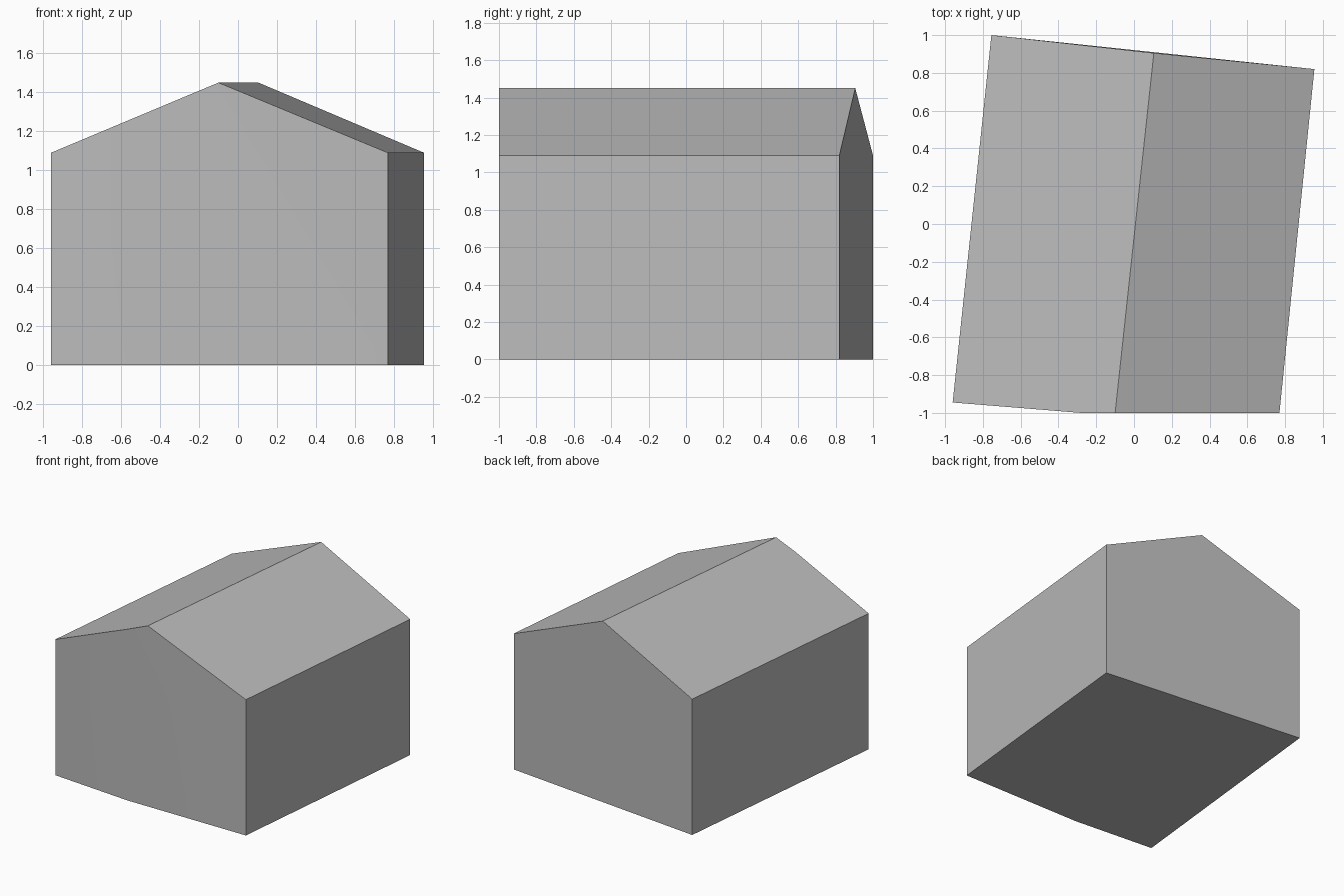
import bpy
import bmesh
from mathutils import Vector

old = bpy.data.objects.get("Cube")
if old:
    bpy.data.objects.remove(old, do_unlink=True)

EAVE, RIDGE = 1.09, 1.45

grey = bpy.data.materials.new("plain grey")
grey.use_nodes = True
color = (0.5, 0.5, 0.5, 1.0)
grey.diffuse_color = color
grey.node_tree.nodes["Principled BSDF"].inputs["Base Color"].default_value = color


def build(name, faces):
    """Make a mesh object from polygons of named corner points."""
    bm = bmesh.new()
    made = {}
    for face in faces:
        for p in face:
            if p not in made:
                made[p] = bm.verts.new(points[p])
        bm.faces.new([made[p] for p in face])
    mesh = bpy.data.meshes.new(name)
    bm.to_mesh(mesh)
    bm.free()
    mesh.materials.append(grey)
    obj = bpy.data.objects.new(name, mesh)
    bpy.context.collection.objects.link(obj)
    bpy.ops.object.select_all(action="DESELECT")
    obj.select_set(True)
    bpy.context.view_layer.objects.active = obj
    bpy.ops.object.shade_smooth_by_angle()
    return obj


# Footprint corners with the height of the wall top above each
plan = {
    "front_right": (-0.96, -0.945, EAVE),
    "front_bend": (-0.28, -1.0, 1.375),
    "front_left": (0.77, -1.0, EAVE),
    "back_left": (0.955, 0.82, EAVE),
    "back_right": (-0.755, 1.0, EAVE),
}
points = {"front_ridge": Vector((-0.10, -1.0, RIDGE)),
          "back_ridge": Vector((0.105, 0.905, RIDGE))}
for key, (x, y, top) in plan.items():
    points[key] = Vector((x, y, 0))
    points[key + "_top"] = Vector((x, y, top))

# Walls around the footprint, with gable peaks on front and back
peaks = {"front_bend": ["front_ridge"], "back_left": ["back_ridge"]}
corners = list(plan)
walls = []
for a, b in zip(corners, corners[1:] + corners[:1]):
    walls.append([a, b, b + "_top"] + peaks.get(a, []) + [a + "_top"])
floor = corners[::-1]
build("walls_and_floor", walls + [floor])

# Two sloping roof panels
build("roof", [
    ["front_ridge", "front_left_top", "back_left_top", "back_ridge"],
    ["front_right_top", "front_bend_top", "front_ridge", "back_ridge", "back_right_top"],
])
